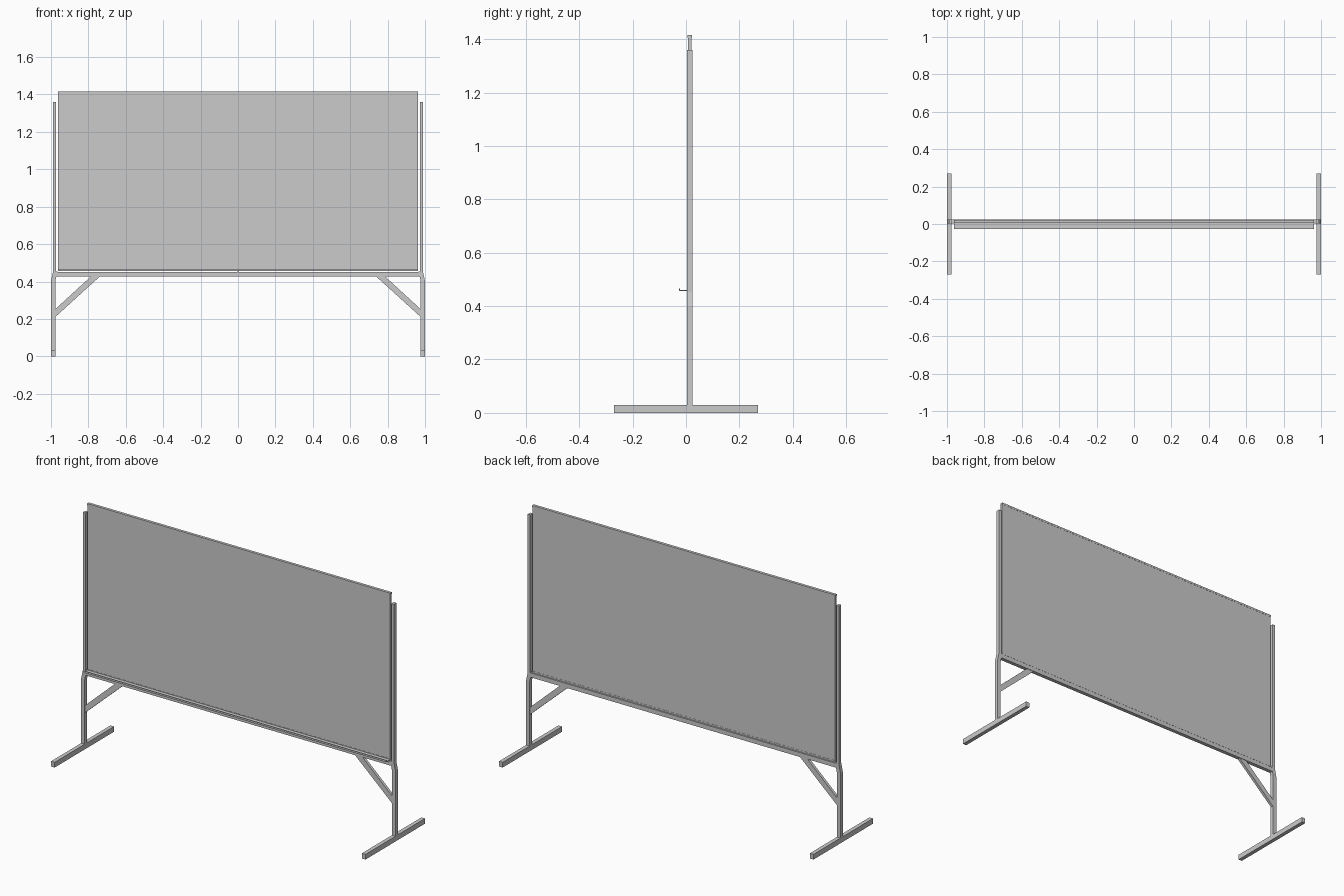
import bpy, bmesh

if "Cube" in bpy.data.objects:
    bpy.data.objects.remove(bpy.data.objects["Cube"])


def prism(name, pts, lo, hi, axis="y"):
    """Extrude a profile: (x, z) points along y, or (y, z) points along x."""
    bm = bmesh.new()
    place = (lambda p, d: (p[0], d, p[1])) if axis == "y" else (lambda p, d: (d, p[0], p[1]))
    face = bm.faces.new([bm.verts.new(place(p, lo)) for p in pts])
    ext = bmesh.ops.extrude_face_region(bm, geom=[face])
    move = [0, 0, 0]
    move["xyz".index(axis)] = hi - lo
    bmesh.ops.translate(bm, vec=move, verts=[v for v in ext["geom"] if isinstance(v, bmesh.types.BMVert)])
    bmesh.ops.recalc_face_normals(bm, faces=bm.faces)
    mesh = bpy.data.meshes.new(name)
    bm.to_mesh(mesh)
    bm.free()
    obj = bpy.data.objects.new(name, mesh)
    bpy.context.collection.objects.link(obj)
    return obj


def box(name, x, y, z):
    return prism(name, [(x[0], z[0]), (x[1], z[0]), (x[1], z[1]), (x[0], z[1])], *y)


TUBE = (0.003, 0.025)   # depth of the tubular frame
W = 0.963               # half width of the board

# Stand, one side each
for s, side in ((-1, "left"), (1, "right")):
    flip = lambda pts: [(s * x, z) for x, z in pts]
    span = lambda a, b: tuple(sorted((s * a, s * b)))
    box(f"{side}_foot", span(0.977, 1.0), (-0.27, 0.27), (0, 0.03))
    # Leg leans inward at its top
    prism(f"{side}_leg", flip([(0.977, 0.03), (1.0, 0.03), (1.0, 0.40),
                               (0.989, 0.453), (0.966, 0.453), (0.977, 0.40)]), *TUBE)
    box(f"{side}_upright", span(0.973, 0.989), TUBE, (0.45, 1.36))
    prism(f"{side}_brace", flip([(0.977, 0.21), (0.977, 0.252), (0.783, 0.43), (0.735, 0.43)]),
          0.006, 0.022)

# Cross rail and centre support under the board
box("cross_rail", (-0.972, 0.972), TUBE, (0.427, 0.452))
box("centre_support", (-0.004, 0.004), (0.009, 0.019), (0.45, 0.46))

# Writing board with slim edge trims
box("board_panel", (-W, W), (0.007, 0.021), (0.458, 1.41))
box("top_trim", (-W, W), (0.006, 0.022), (1.405, 1.416))
box("bottom_trim", (-W, W), (0.006, 0.022), (0.455, 0.464))

# Pen tray with a raised lip
prism("pen_tray", [(0.008, 0.456), (0.008, 0.460), (-0.022, 0.460), (-0.022, 0.466),
                   (-0.026, 0.466), (-0.026, 0.456)], -W, W, "x")
